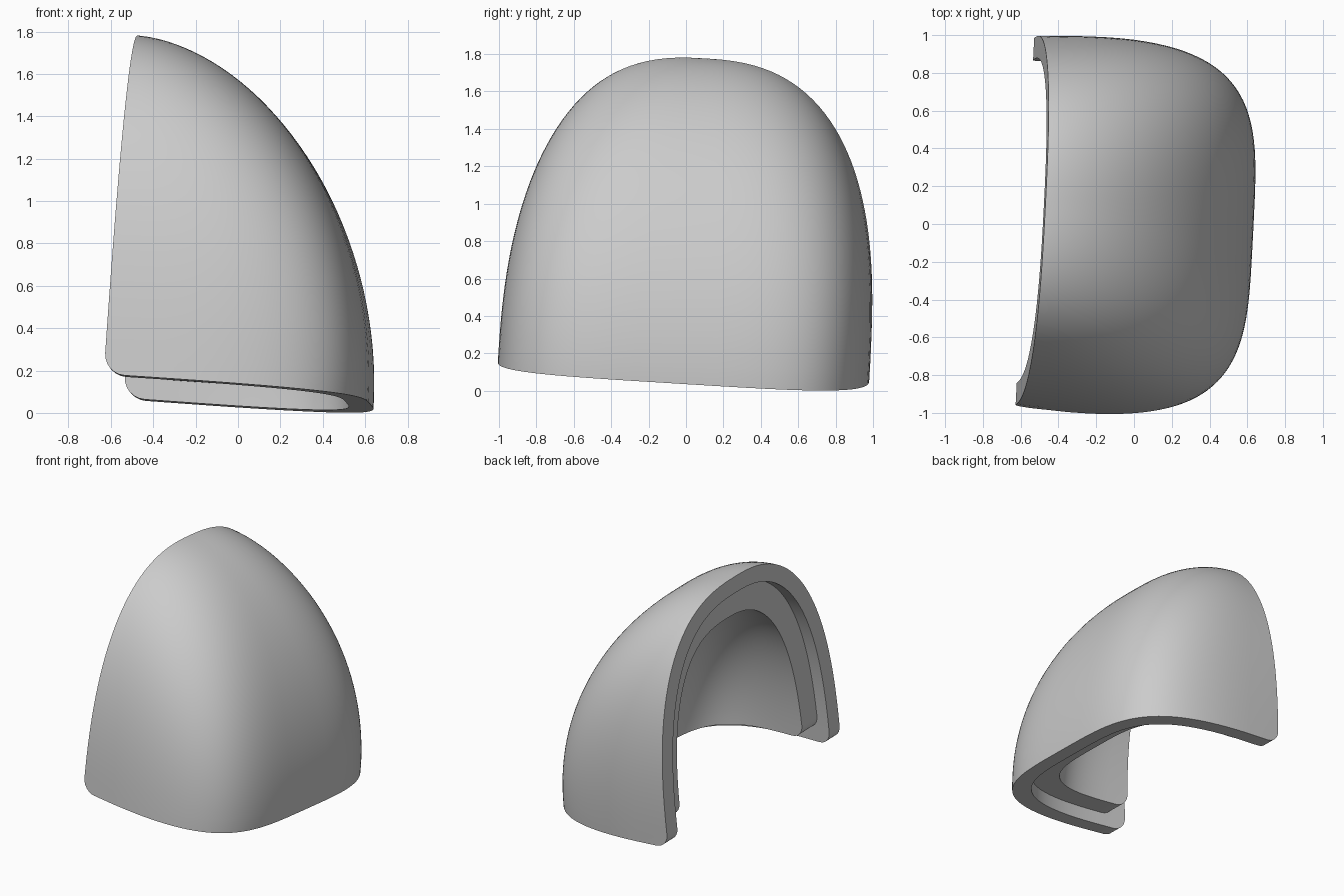
import bpy
import bmesh
from math import sin, cos, acos, pi, sqrt
from mathutils import Vector

default = bpy.data.objects.get("Cube")
if default:
    bpy.data.objects.remove(default, do_unlink=True)

# Single grey material
grey = bpy.data.materials.new("light_grey")
grey.use_nodes = True
colour = (0.6, 0.6, 0.6, 1)
grey.diffuse_color = colour
grey.node_tree.nodes["Principled BSDF"].inputs["Base Color"].default_value = colour

# The cap sits slightly tilted: axes for length, width and height
UP = Vector((0.07, 0.058, 1)).normalized()
FORWARD = Vector((1, -0.055, -0.07)).normalized()
SIDE = UP.cross(FORWARD)
ORIGIN = -0.591 * FORWARD - 0.03 * SIDE + 0.081 * UP

LENGTH, HALF_WIDTH, HEIGHT = 1.216, 0.998, 1.66
ROWS, COLS, CORNER, CORNER_ROWS = 44, 60, 0.1, 6
NOSE_POWER, ARCH_POWER, PLAN_POWER = 1.8, 2.55, 3.9


def dome_row(i, inset, back, base):
    """One level of a quarter dome, from one back edge round the nose to the other."""
    length = LENGTH - inset[0] - back
    half_width = HALF_WIDTH - inset[1]
    height = HEIGHT - inset[2]
    low = base + CORNER
    if i < CORNER_ROWS:  # denser levels round the lower back corner
        v = base + CORNER * (1 - cos(pi / 2 * i / CORNER_ROWS))
    else:
        v = low + (height - low) * sin(pi / 2 * (i - CORNER_ROWS) / (ROWS - CORNER_ROWS))
    t = min(1, v / height)
    reach = length * max(0, 1 - t ** 1.92) ** (1 / NOSE_POWER)
    spread = half_width * max(0, 1 - t ** ARCH_POWER) ** (1 / ARCH_POWER)
    # Squarish plan at the base, easing into a rounded crown
    blend = t * t
    nose = PLAN_POWER + (NOSE_POWER - PLAN_POWER) * blend
    flank = PLAN_POWER + (ARCH_POWER - PLAN_POWER) * blend
    trim = CORNER - sqrt(max(0, CORNER ** 2 - max(0, low - v) ** 2))
    limit = acos((trim / reach) ** (nose / 2)) if trim > 0 else pi / 2
    row = []
    for j in range(COLS + 1):
        a = limit * (2 * j / COLS - 1)
        u = reach * max(0, cos(a)) ** (2 / nose)
        y = spread * abs(sin(a)) ** (2 / flank) * (1 if a > 0 else -1)
        y *= 1 - 0.025 * max(0, 1 - u / 0.6) ** 2 * (1 - t)
        row.append(ORIGIN + FORWARD * (u + back) + SIDE * y + UP * v)
    return row


def shell(name, outer, inner, back=0, base=0):
    """Closed shell between two nested domes with flat rims."""
    bm = bmesh.new()
    grids = [[[bm.verts.new(p) for p in dome_row(i, inset, back, base)]
              for i in range(ROWS + 1)] for inset in (outer, inner)]
    for g in grids:
        for i in range(ROWS):
            for j in range(COLS):
                bm.faces.new((g[i][j], g[i][j + 1], g[i + 1][j + 1], g[i + 1][j]))
    a, b = grids
    for j in range(COLS):  # bottom rim
        bm.faces.new((a[0][j], b[0][j], b[0][j + 1], a[0][j + 1]))
    for i in range(ROWS):  # back rim
        for j in (0, COLS):
            bm.faces.new((a[i][j], a[i + 1][j], b[i + 1][j], b[i][j]))
    bmesh.ops.remove_doubles(bm, verts=bm.verts[:], dist=1e-5)
    bmesh.ops.recalc_face_normals(bm, faces=bm.faces[:])
    mesh = bpy.data.meshes.new(name)
    bm.to_mesh(mesh)
    bm.free()
    mesh.materials.append(grey)
    obj = bpy.data.objects.new(name, mesh)
    bpy.context.collection.objects.link(obj)
    bpy.ops.object.select_all(action='DESELECT')
    obj.select_set(True)
    bpy.context.view_layer.objects.active = obj
    bpy.ops.object.shade_smooth_by_angle(angle=0.6)


# Outer cap and the thicker lining set back from its rims
shell("outer_cap", (0, 0, 0), (0.115, 0.12, 0.12))
shell("inner_lining", (0.105, 0.11, 0.11), (0.30, 0.29, 0.34), back=0.1, base=0.1)
